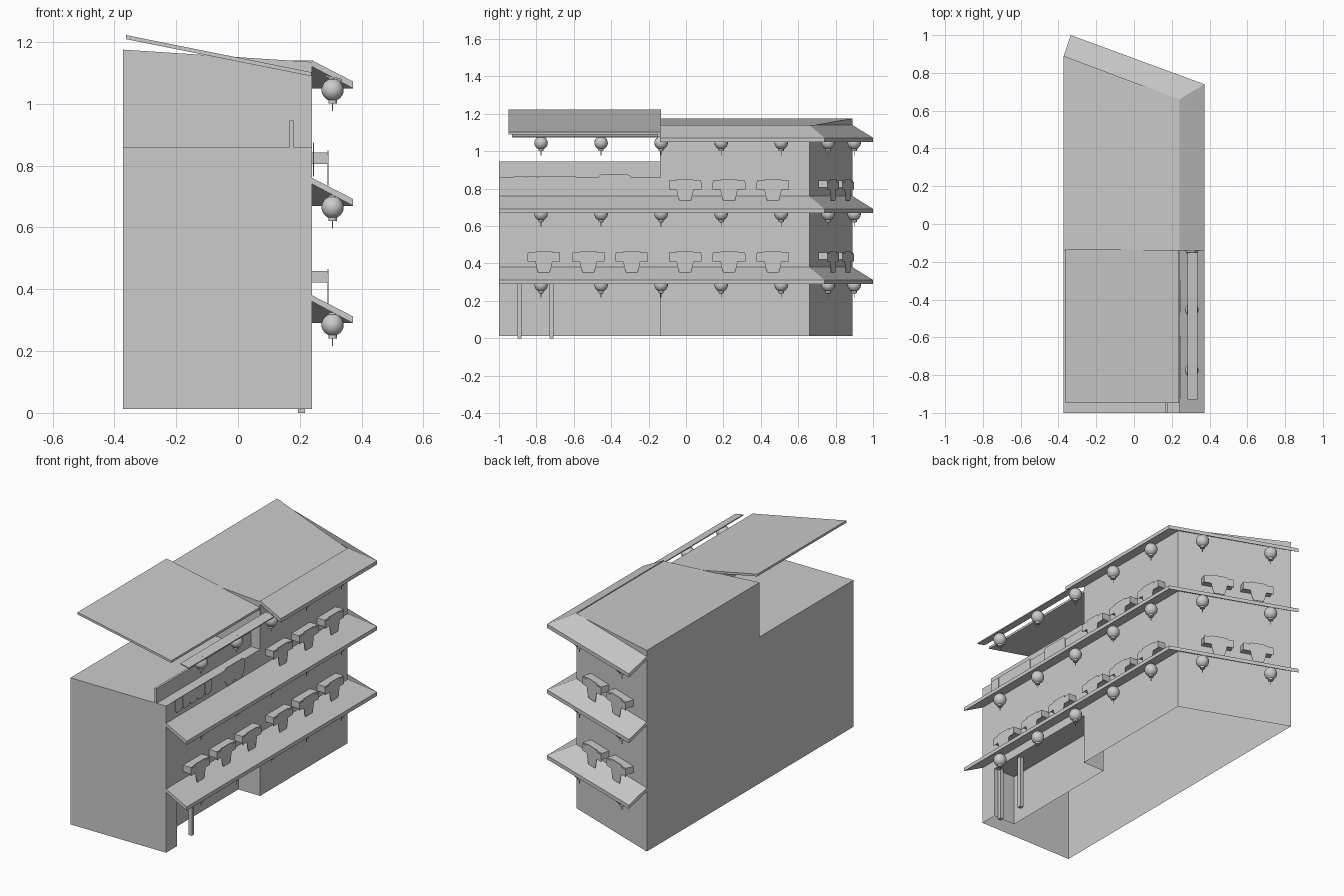
import bpy, math
from mathutils import Matrix

if "Cube" in bpy.data.objects:
    bpy.data.objects.remove(bpy.data.objects["Cube"])

LEFT, RIGHT, FRONT, STEP = -0.372, 0.24, -1.0, -0.14
CORNER, REAR = (RIGHT, 0.66), (LEFT, 0.89)      # ends of the slanted rear wall
FLOOR, LOW, CEIL = 0.012, 0.86, 0.31
ROOF_L, ROOF_R = 1.175, 1.135
ROWS = (0.0, -0.38, -0.76)                       # storey offsets from the top awning


def mesh(name, verts, faces, smooth=False):
    me = bpy.data.meshes.new(name)
    me.from_pydata(verts, [], faces)
    me.update()
    return me


def add(name, me, matrix=Matrix()):
    ob = bpy.data.objects.new(name, me)
    ob.matrix_world = matrix
    bpy.context.collection.objects.link(ob)
    return ob


def box(name, x0, x1, y0, y1, z0, z1):
    v = [(x, y, z) for z in (z0, z1) for x, y in ((x0, y0), (x1, y0), (x1, y1), (x0, y1))]
    f = [(3, 2, 1, 0), (4, 5, 6, 7)] + [(i, (i + 1) % 4, (i + 1) % 4 + 4, i + 4) for i in range(4)]
    return mesh(name, v, f)


def plate(name, pts, x, t=0.003):
    """Flat outline in the y-z plane with a little thickness along x."""
    n = len(pts)
    v = [(x, *p) for p in pts] + [(x + t, *p) for p in pts]
    f = [tuple(range(n))[::-1], tuple(range(n, 2 * n))]
    f += [(i, (i + 1) % n, (i + 1) % n + n, i + n) for i in range(n)]
    return mesh(name, v, f)


def slab(name, x0, z0, x1, z1, y0, y1, t):
    """Sloping sheet running along y."""
    v = [(x, y, z) for y in (y0, y1) for x, z in ((x0, z0 - t), (x1, z1 - t), (x1, z1), (x0, z0))]
    f = [(0, 1, 2, 3), (7, 6, 5, 4)] + [(i + 4, (i + 1) % 4 + 4, (i + 1) % 4, i) for i in range(4)]
    return add(name, mesh(name, v, f))


# Building shell, open underneath, with a recessed shopfront
verts, faces = [], []


def quad(*pts):
    faces.append(tuple(range(len(verts), len(verts) + len(pts))))
    verts.extend(pts)


def wall(p, q, z0, zp, zq=None):
    quad((*p, z0), (*q, z0), (*q, zp if zq is None else zq), (*p, zp))


RX, RY = 0.10, -0.90
wall((LEFT, FRONT), (RIGHT, FRONT), FLOOR, LOW)
wall((RIGHT, FRONT), (RIGHT, RY), FLOOR, CEIL)
wall((RIGHT, RY), (RX, RY), FLOOR, CEIL)
wall((RX, RY), (RX, STEP), FLOOR, CEIL)
wall((RX, STEP), (RIGHT, STEP), FLOOR, CEIL)
quad((RX, RY, CEIL), (RX, STEP, CEIL), (RIGHT, STEP, CEIL), (RIGHT, RY, CEIL))
wall((RIGHT, FRONT), (RIGHT, STEP), CEIL, LOW)
wall((RIGHT, STEP), CORNER, FLOOR, ROOF_R)
wall(CORNER, REAR, FLOOR, ROOF_R, ROOF_L)
wall(REAR, (LEFT, STEP), FLOOR, ROOF_L)
wall((LEFT, STEP), (LEFT, FRONT), FLOOR, LOW)
wall((LEFT, STEP), (RIGHT, STEP), LOW, ROOF_L, ROOF_R)
quad((LEFT, FRONT, LOW), (RIGHT, FRONT, LOW), (RIGHT, STEP, LOW), (LEFT, STEP, LOW))
quad((LEFT, STEP, ROOF_L), (RIGHT, STEP, ROOF_R), (*CORNER, ROOF_R), (*REAR, ROOF_L))
add("building_shell", mesh("building_shell", verts, faces))

# Terrace parapet and shopfront posts
add("parapet", box("parapet", 0.167, 0.18, FRONT, STEP, LOW, 0.945))
for y in (-0.89, -0.72):
    add("shopfront_post", box("post", 0.194, 0.216, y - 0.011, y + 0.011, 0, CEIL))

# Terrace canopy and the narrow lantern strip beside it
slab("terrace_canopy", -0.362, 1.222, 0.237, 1.102, -0.948, -0.135, 0.013)
slab("lantern_strip", 0.283, 1.092, 0.337, 1.08, -0.93, -0.15, 0.006)

# Awnings wrapping the corner, one per storey
for k, dz in enumerate(ROWS):
    y0 = STEP if k == 0 else FRONT
    inner = ((RIGHT, y0), CORNER, REAR)
    outer = ((0.372, y0), (0.372, 0.74), (-0.335, 1.0))
    v = []
    for a, b in zip(inner, outer):
        v += [(*a, 1.12 + dz), (*b, 1.05 + dz), (*b, 1.072 + dz), (*a, 1.14 + dz)]
    f = [(0, 1, 2, 3), (11, 10, 9, 8)]
    for s in (0, 4):
        f += [(s + i + 4, s + (i + 1) % 4 + 4, s + (i + 1) % 4, s + i) for i in range(4)]
    add("awning", mesh("awning", v, f))

# Local frames: x points out of the wall, y runs along it
dx, dy = REAR[0] - CORNER[0], REAR[1] - CORNER[1]
REAR_FRAME = Matrix.Translation((*CORNER, 0)) @ Matrix.Rotation(math.atan2(-dx, dy), 4, 'Z')
SIDE_FRAME = Matrix.Translation((RIGHT, 0, 0))


def spot(frame, out, along, z):
    return frame @ Matrix.Translation((out, along, z))


# Hanging lantern: turned body with caps and a thin tassel
prof = [(0, 0.04), (0.014, 0.04), (0.014, 0.033)]
prof += [(0.036 * math.sin(math.radians(a)), 0.036 * math.cos(math.radians(a))) for a in range(30, 151, 15)]
prof += [(0.014, -0.033), (0.014, -0.044), (0.002, -0.045), (0.002, -0.068), (0, -0.068)]
N = 16
lv = [(r * math.cos(2 * math.pi * j / N), r * math.sin(2 * math.pi * j / N), z) for r, z in prof for j in range(N)]
lf = [(i * N + j, (i + 1) * N + j, (i + 1) * N + (j + 1) % N, i * N + (j + 1) % N)
      for i in range(len(prof) - 1) for j in range(N)]
lantern = mesh("lantern", lv, lf)
for p in lantern.polygons:
    p.use_smooth = 2 < p.index // N < 11
for dz in ROWS:
    for i in range(5):
        add("lantern", lantern, spot(SIDE_FRAME, 0.066, -0.775 + 0.321 * i, 1.045 + dz))
    for t in (0.12, 0.515):
        add("lantern", lantern, spot(REAR_FRAME, 0.062, t, 1.045 + dz))

# Window brackets with a T-shaped front panel
half = [(0.045, 0.03), (0.05, 0.017), (0.087, 0.017), (0.087, -0.024), (0.046, -0.024), (0.04, -0.055), (0.03, -0.083)]
outline = half[::-1] + [(-y, z) for y, z in half]
panel = plate("bracket_panel", outline, 0.05)
arm = box("bracket_box", 0, 0.05, -0.085, 0.085, -0.014, 0.024)
spots = [(SIDE_FRAME, y, z) for z in (0.819, 0.435) for y in (-0.005, 0.23, 0.465)]
spots += [(SIDE_FRAME, y, 0.435) for y in (-0.76, -0.522, -0.29)]
spots += [(REAR_FRAME, t, z) for z in (0.819, 0.435) for t in (0.22, 0.447)]
for frame, along, z in spots:
    add("bracket_panel", panel, spot(frame, 0, along, z))
    add("bracket_box", arm, spot(frame, 0, along, z))

# Thin cloth hangings on the terrace wall
strip = plate("cloth_strip", [(-0.033, 0.865), (-0.033, 0.805), (-0.018, 0.787), (0.018, 0.787),
                              (0.033, 0.805), (0.033, 0.865)], 0.003)
for i in range(5):
    add("cloth_strip", strip, spot(SIDE_FRAME, 0, -0.89 + 0.067 * i, 0))
cloth = [(-0.468, 0.865), (-0.468, 0.8), (-0.445, 0.765), (-0.4, 0.765), (-0.381, 0.78), (-0.362, 0.765),
         (-0.318, 0.765), (-0.294, 0.8), (-0.294, 0.865), (-0.31, 0.875), (-0.455, 0.875)]
add("wide_cloth", plate("wide_cloth", cloth, 0.003), SIDE_FRAME)
